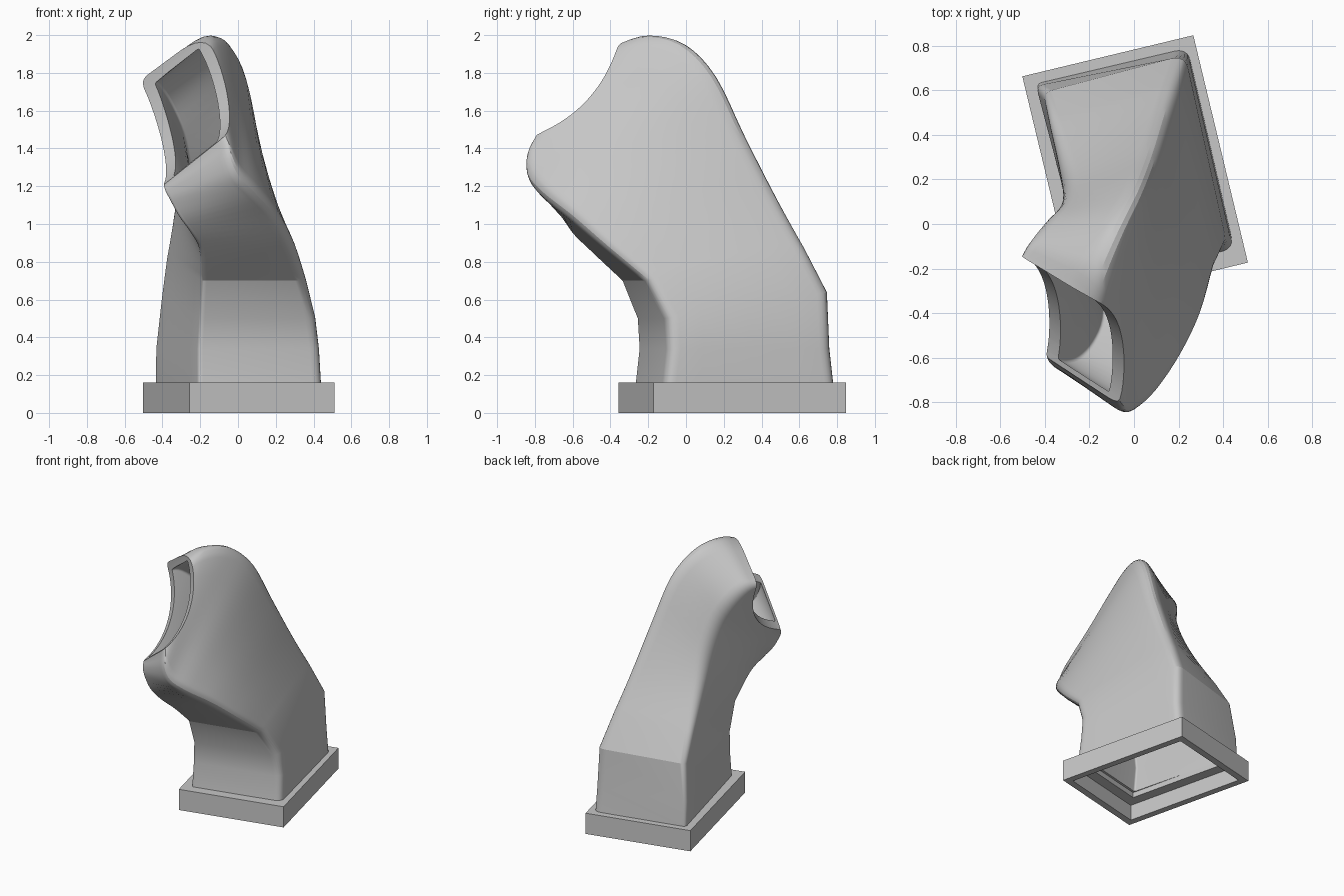
import bpy, bmesh, math
from mathutils import Vector, Matrix

cube = bpy.data.objects.get("Cube")
if cube:
    bpy.data.objects.remove(cube)

grey = bpy.data.materials.new("plain_grey")
grey.use_nodes = True
colour = (0.57, 0.57, 0.57, 1)
grey.diffuse_color = colour
grey.node_tree.nodes["Principled BSDF"].inputs["Base Color"].default_value = colour


def make_object(name, bm):
    bmesh.ops.recalc_face_normals(bm, faces=bm.faces)
    mesh = bpy.data.meshes.new(name)
    bm.to_mesh(mesh)
    bm.free()
    mesh.materials.append(grey)
    ob = bpy.data.objects.new(name, mesh)
    bpy.context.collection.objects.link(ob)
    return ob


def loft(name, rings):
    """Skin a closed series of rings, the last joining back to the first."""
    bm = bmesh.new()
    loops = [[bm.verts.new(p) for p in ring] for ring in rings]
    for a, b in zip(loops, loops[1:] + loops[:1]):
        for i in range(len(a)):
            j = (i + 1) % len(a)
            bm.faces.new((a[i], a[j], b[j], b[i]))
    return make_object(name, bm)


# Mounting collar: rotated rectangular frame with a stepped pocket below
centre, turn = Vector((0.005, 0.245, 0)), math.radians(13.5)
u = Vector((math.cos(turn), math.sin(turn), 0))
v = Vector((-math.sin(turn), math.cos(turn), 0))


def rectangle(inset, z):
    w, h = 0.395 - inset, 0.525 - inset
    return [centre + u * w * a + v * h * b + Vector((0, 0, z))
            for a, b in ((-1, 1), (1, 1), (1, -1), (-1, -1))]


section = [(0, 0), (0, 0.16), (0.13, 0.16), (0.13, 0.12), (0.05, 0.12), (0.05, 0)]
loft("mounting_collar", [rectangle(*s) for s in section])

# Paths of the four duct edges, from the collar to just past the outlet
back_left = [(-.44, .63, .16), (-.44, .62, .34), (-.41, .59, .62), (-.385, .47, .82),
             (-.345, .3, 1.08), (-.325, .19, 1.28), (-.345, .1, 1.47),
             (-.41, .03, 1.63), (-.48, -.06, 1.74), (-.52, -.14, 1.76), (-.56, -.23, 1.78)]
back_right = [(.24, .79, .16), (.24, .77, .34), (.23, .76, .64), (.19, .64, .88),
              (.15, .51, 1.13), (.1, .34, 1.48), (.04, .18, 1.82),
              (-.04, .01, 2.0), (-.12, -.18, 2.05), (-.18, -.34, 2.01), (-.25, -.48, 1.95)]
front_right = [(.45, -.11, .16), (.44, -.09, .34), (.42, -.1, .5), (.37, -.21, .7),
               (.31, -.43, .88), (.22, -.62, 1.04), (.11, -.78, 1.16),
               (.02, -.86, 1.25), (-.03, -.865, 1.36), (-.07, -.81, 1.46), (-.12, -.76, 1.57)]
front_left = [(-.21, -.27, .16), (-.21, -.25, .34), (-.2, -.26, .5), (-.19, -.34, .7),
              (-.2, -.51, .86), (-.25, -.6, .95), (-.31, -.64, 1.03),
              (-.36, -.64, 1.12), (-.385, -.62, 1.17), (-.39, -.6, 1.21), (-.42, -.58, 1.26)]


def refine(path, steps=4):
    """Straight lower stations, then a smooth curve through the rest."""
    p = [Vector(q) for q in path]
    out = p[:3]
    for i in range(3, len(p) - 1):
        a, b, c = p[max(i - 1, 3)], p[i], p[i + 1]
        d = p[min(i + 2, len(p) - 1)]
        for k in range(steps):
            t = k / steps
            out.append(b + (c - a) * t / 2 + (a * 2 - b * 5 + c * 4 - d) * t * t / 2
                       + (b * 3 - a - c * 3 + d) * t ** 3 / 2)
    return out + [p[-1]]


stations = list(zip(*map(refine, (back_left, back_right, front_right, front_left))))


def ring(corners, radii, inset=0.0):
    """Four-sided section with rounded corners and subdivided long walls."""
    cs = [p + ((corners[i - 1] - p).normalized()
               + (corners[(i + 1) % 4] - p).normalized()) * inset
          for i, p in enumerate(corners)]
    pts = []
    for i, p in enumerate(cs):
        q = cs[(i + 1) % 4]
        start = p + (cs[i - 1] - p).normalized() * radii[i]
        end = p + (q - p).normalized() * radii[i]
        for k in range(7):
            t = k / 6
            pts.append(start * (1 - t) ** 2 + p * 2 * t * (1 - t) + end * t * t)
        stop = q + (p - q).normalized() * radii[(i + 1) % 4]
        if i % 2:
            pts += [end.lerp(stop, k / 6) for k in range(1, 6)]
    return pts


outer, inner = [], []
for n, corners in enumerate(stations):
    f = n / (len(stations) - 1)
    swell = math.sin(math.pi * f)
    radii = (0.03 + 0.07 * swell, 0.06 + 0.13 * f, 0.06 + 0.03 * swell, 0.025)
    outer.append(ring(corners, radii))
    inner.append(ring(corners, (0.015,) * 4, 0.072))
duct = loft("hollow_duct", outer + inner[::-1])

# Scooped outlet: cylinder through the lip's four tips, cut from the duct
axis = Vector((.3, -.185, .24)).normalized()
top, bottom = Vector((-.51, -.14, 1.74)), Vector((-.39, -.6, 1.21))
inward = axis.cross(bottom - top).normalized()
depth, half = 0.11, (bottom - top).length / 2
radius = (half ** 2 + depth ** 2) / (2 * depth)
middle = (top + bottom) / 2 + inward * (depth - radius) + axis * 0.25
bm = bmesh.new()
bmesh.ops.create_cone(bm, cap_ends=True, segments=128, radius1=radius, radius2=radius,
                      depth=1.4, matrix=Matrix.Translation(middle)
                      @ axis.to_track_quat("Z", "Y").to_matrix().to_4x4())
cutter = make_object("outlet_cutter", bm)
cutter.hide_render = True

scoop = duct.modifiers.new("scoop", "BOOLEAN")
scoop.operation = "DIFFERENCE"
scoop.solver = "EXACT"
scoop.object = cutter
bpy.ops.object.select_all(action="DESELECT")
duct.select_set(True)
bpy.context.view_layer.objects.active = duct
bpy.ops.object.modifier_apply(modifier=scoop.name)
bpy.data.objects.remove(cutter)
bpy.ops.object.shade_smooth_by_angle(angle=math.radians(22))
